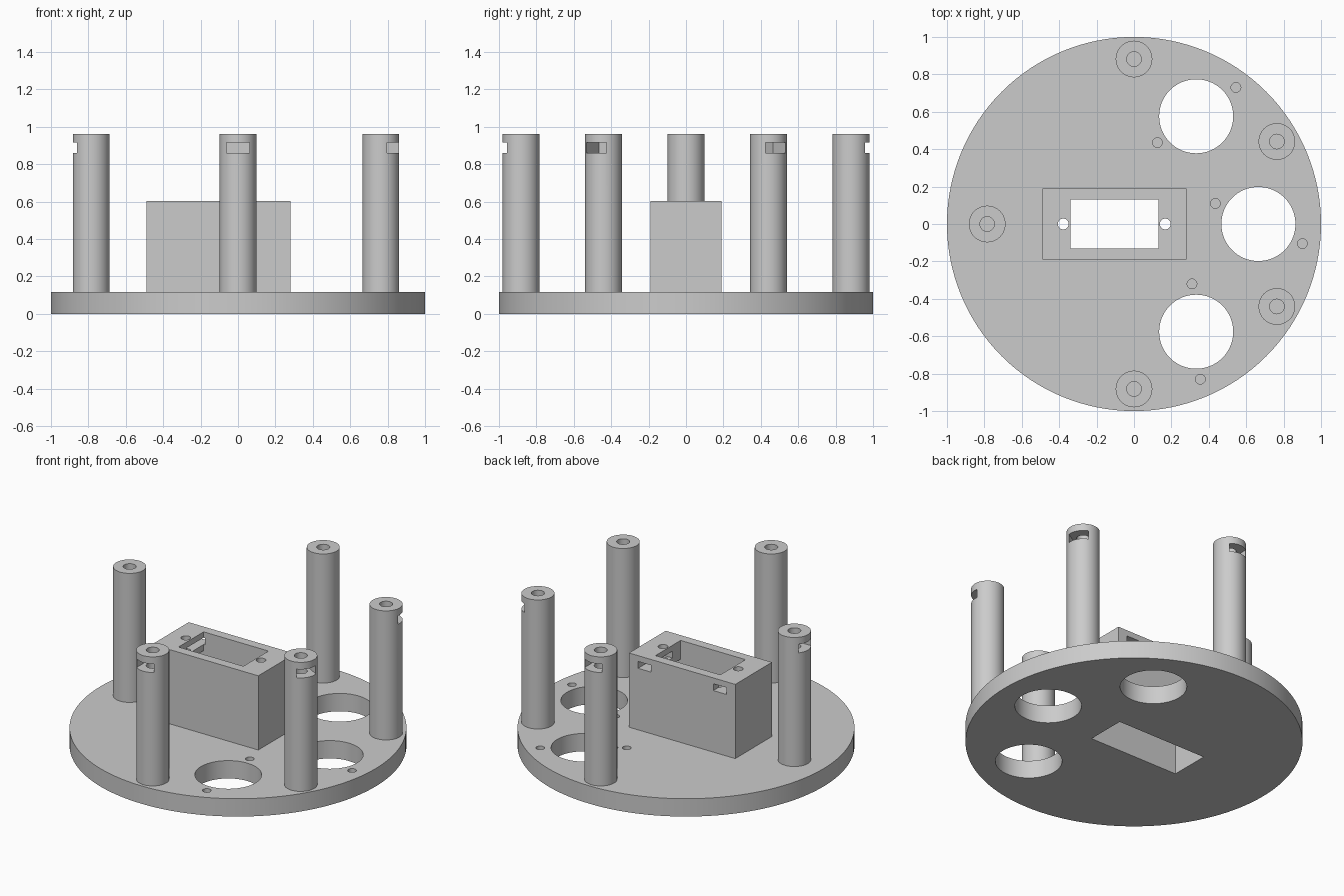
import bpy
from math import radians, cos, sin
from mathutils import Vector

cube = bpy.data.objects.get("Cube")
if cube:
    bpy.data.objects.remove(cube, do_unlink=True)

grey = bpy.data.materials.new("plain grey")
grey.use_nodes = True
grey.diffuse_color = (0.6, 0.6, 0.6, 1)
grey.node_tree.nodes["Principled BSDF"].inputs["Base Color"].default_value = (0.6, 0.6, 0.6, 1)

PLATE_TOP, POST_TOP, BOX_TOP = 0.117, 0.962, 0.603


def cylinder(name, x, y, z0, z1, r, sides=48):
    bpy.ops.mesh.primitive_cylinder_add(vertices=sides, radius=r, depth=z1 - z0,
                                        location=(x, y, (z0 + z1) / 2))
    ob = bpy.context.object
    ob.name = name
    return ob


def box(name, x0, x1, y0, y1, z0, z1):
    bpy.ops.mesh.primitive_cube_add(size=1, location=((x0 + x1) / 2, (y0 + y1) / 2, (z0 + z1) / 2))
    ob = bpy.context.object
    ob.name = name
    ob.scale = (x1 - x0, y1 - y0, z1 - z0)
    return ob


def finish(ob, cutters):
    """Cut the part, remove the cutters, then colour and shade it."""
    bpy.context.view_layer.objects.active = ob
    for cutter in cutters:
        mod = ob.modifiers.new("cut", "BOOLEAN")
        mod.operation, mod.solver, mod.object = "DIFFERENCE", "EXACT", cutter
        bpy.ops.object.modifier_apply(modifier=mod.name)
        bpy.data.objects.remove(cutter, do_unlink=True)
    ob.data.materials.clear()
    ob.data.materials.append(grey)
    bpy.ops.object.select_all(action="DESELECT")
    ob.select_set(True)
    bpy.ops.object.shade_smooth_by_angle(angle=radians(30))


# Round plate with three large holes, blind screw holes and the box opening
plate = cylinder("base_plate", 0, 0, 0, PLATE_TOP, 1, 128)
cuts = [box("opening_cutter", -0.43, 0.22, -0.13, 0.13, -0.1, 0.3)]
for angle in (-60, 0, 60):
    a = radians(angle)
    cuts.append(cylinder("hole_cutter", 0.665 * cos(a), 0.665 * sin(a), -0.1, 0.3, 0.198, 64))
for x, y in ((0.545, 0.73), (0.125, 0.435), (0.435, 0.11),
             (0.9, -0.105), (0.31, -0.32), (0.355, -0.83)):
    cuts.append(cylinder("screw_cutter", x, y, 0.03, 0.3, 0.026, 24))
finish(plate, cuts)

# Hollow housing with a narrower top window, two screw holes and nut slots at the back
housing = box("housing", -0.49, 0.28, -0.19, 0.19, PLATE_TOP, BOX_TOP)
cuts = [box("cavity_cutter", -0.43, 0.22, -0.13, 0.13, 0, 0.48),
        box("window_cutter", -0.34, 0.13, -0.13, 0.13, 0.4, 0.8)]
for x in (-0.378, 0.167):
    cuts.append(cylinder("screw_cutter", x, 0, 0.4, 0.8, 0.029, 24))
    cuts.append(box("slot_cutter", x - 0.047, x + 0.047, -0.045, 0.3, 0.52, 0.565))
finish(housing, cuts)

# Posts with a screw hole in the top and a nut slot facing outwards
for name, angle, dist in (("front", -90, 0.882), ("front_left", -30, 0.882),
                          ("back_left", 30, 0.882), ("back", 90, 0.882), ("right", 180, 0.785)):
    a = radians(angle)
    out = Vector((cos(a), sin(a), 0))
    x, y, _ = out * dist
    post = cylinder(name + "_post", x, y, PLATE_TOP, POST_TOP, 0.098)
    slot = box("slot_cutter", -0.062, 0.15, -0.0625, 0.0625, 0.86, 0.916)
    slot.location += out * dist + (out - Vector((1, 0, 0))) * 0.044
    slot.rotation_euler.z = a
    finish(post, [cylinder("screw_cutter", x, y, 0.76, 1.1, 0.039, 32), slot])
